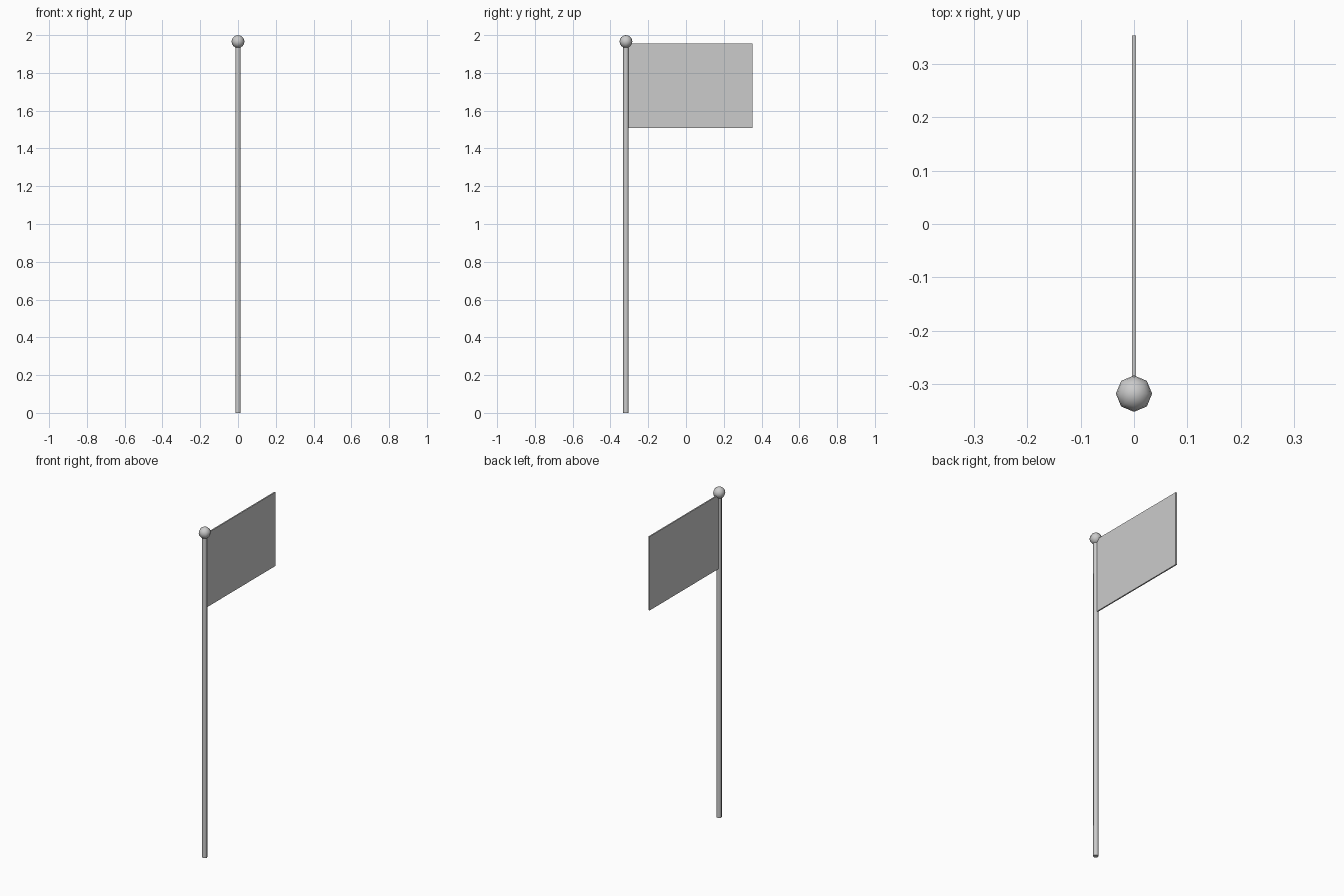
import bpy, math

if "Cube" in bpy.data.objects:
    bpy.data.objects.remove(bpy.data.objects["Cube"])

POLE_Y = -0.318


def finish(name, smooth=False):
    ob = bpy.context.object
    ob.name = name
    if smooth:
        bpy.ops.object.shade_smooth_by_angle(angle=math.radians(60))
    return ob


# pole
bpy.ops.mesh.primitive_cylinder_add(vertices=8, radius=0.0145, depth=1.95,
                                    location=(0, POLE_Y, 0.975))
finish("pole", True)

# ball on top of the pole
bpy.ops.mesh.primitive_uv_sphere_add(segments=8, ring_count=8, radius=0.034,
                                     location=(0, POLE_Y, 1.966))
finish("ball_finial", True)

# flag: thin flat panel starting at the pole
y0, y1, z0, z1 = -0.31, 0.353, 1.509, 1.956
bpy.ops.mesh.primitive_cube_add(size=1, location=(0, (y0 + y1) / 2, (z0 + z1) / 2))
flag = finish("flag")
flag.scale = (0.008, y1 - y0, z1 - z0)
bpy.ops.object.transform_apply(location=False, rotation=False, scale=True)
